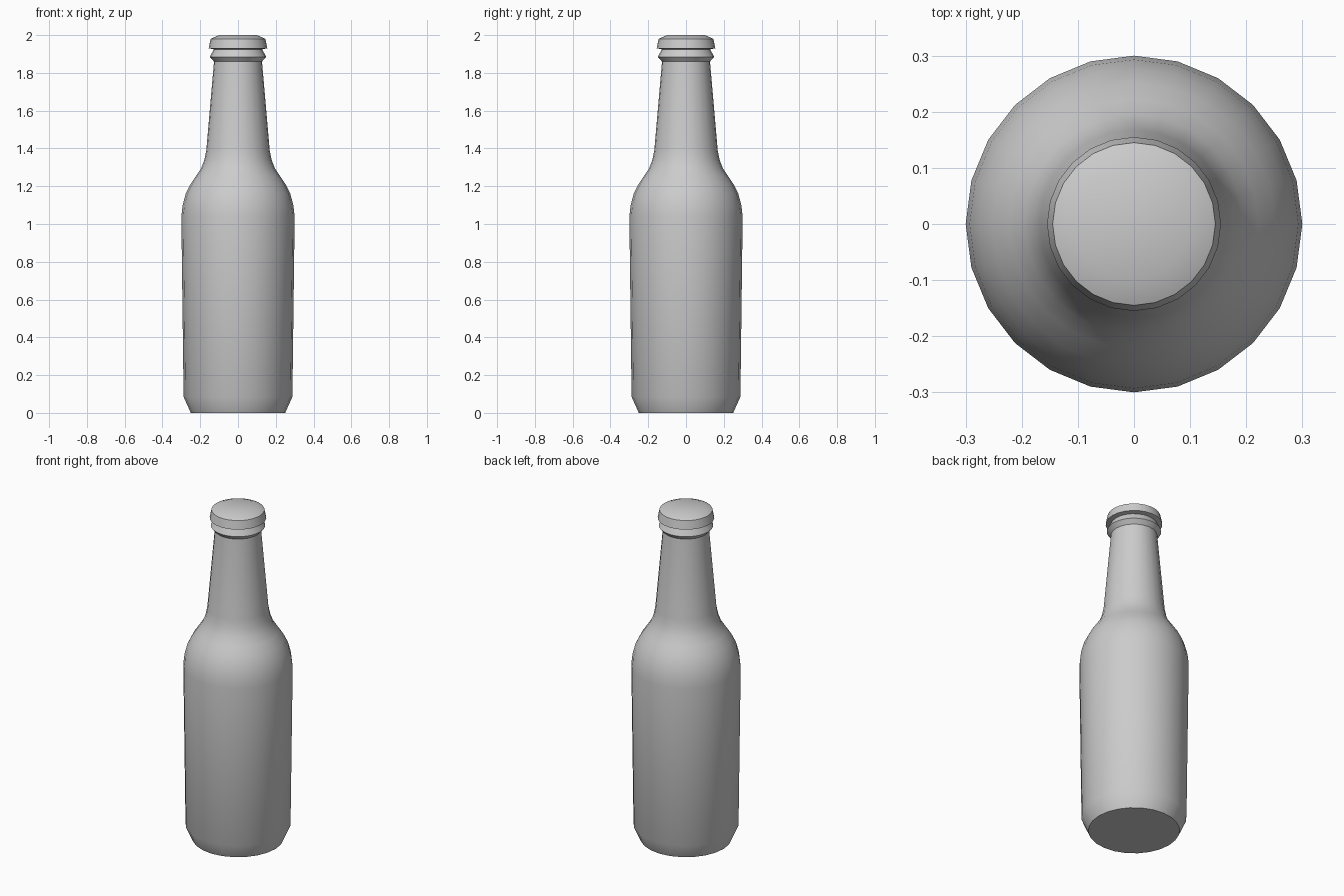
import bpy, bmesh, math

SIDES = 24

cube = bpy.data.objects.get("Cube")
if cube:
    bpy.data.objects.remove(cube, do_unlink=True)

# Single plain grey
grey = bpy.data.materials.new("plain grey")
grey.use_nodes = True
colour = (0.6, 0.6, 0.6, 1.0)
grey.diffuse_color = colour
grey.node_tree.nodes["Principled BSDF"].inputs["Base Color"].default_value = colour


def lathe(name, profile):
    """Turn (radius, height) points, listed bottom to top, around z and close both ends."""
    bm = bmesh.new()
    rings = []
    for r, z in profile:
        rings.append([bm.verts.new((r * math.cos(2 * math.pi * i / SIDES),
                                    r * math.sin(2 * math.pi * i / SIDES), z))
                      for i in range(SIDES)])
    for low, high in zip(rings, rings[1:]):
        for i in range(SIDES):
            j = (i + 1) % SIDES
            bm.faces.new((low[i], low[j], high[j], high[i]))
    bm.faces.new(rings[0][::-1])
    bm.faces.new(rings[-1])
    mesh = bpy.data.meshes.new(name)
    bm.to_mesh(mesh)
    bm.free()
    mesh.materials.append(grey)
    obj = bpy.data.objects.new(name, mesh)
    bpy.context.collection.objects.link(obj)
    bpy.ops.object.select_all(action='DESELECT')
    obj.select_set(True)
    bpy.context.view_layer.objects.active = obj
    bpy.ops.object.shade_smooth_by_angle(angle=math.radians(35))
    return obj


# Body, shoulder, neck, collar ring and cap as one continuous turned shell
lathe("bottle", [
    (0.25, 0.0), (0.288, 0.085),                                  # base and heel
    (0.30, 1.04), (0.293, 1.10), (0.277, 1.16), (0.252, 1.21),    # wall and shoulder
    (0.222, 1.255), (0.195, 1.295), (0.178, 1.34), (0.168, 1.39),
    (0.127, 1.86),                                                # neck
    (0.149, 1.885), (0.128, 1.925),                               # collar ring
    (0.155, 1.93), (0.145, 1.98), (0.10, 2.0),                    # cap
])
